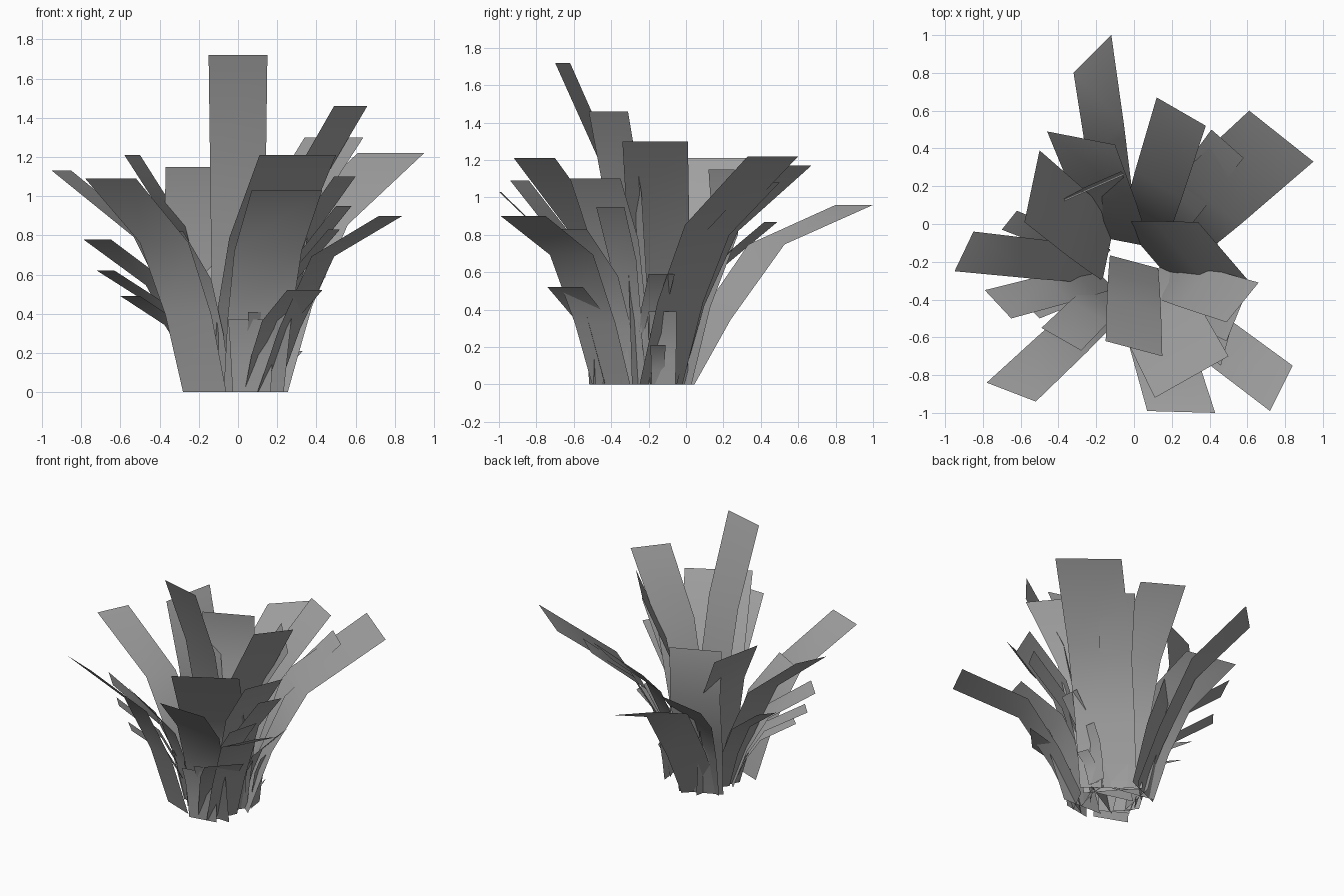
import bpy
import bmesh
from mathutils import Vector

old_cube = bpy.data.objects.get("Cube")
if old_cube:
    bpy.data.objects.remove(old_cube, do_unlink=True)


def make_material(name, value):
    material = bpy.data.materials.new(name)
    material.use_nodes = True
    colour = (value, value, value, 1)
    material.diffuse_color = colour
    material.node_tree.nodes["Principled BSDF"].inputs["Base Color"].default_value = colour
    return material


leaf_grey = make_material("leaf_grey", 0.35)
CLUMP_CENTRE = Vector((-0.01, -0.24, 0))
ROOT_RADIUS = 0.16
ROOT_WIDTH = 0.85
LOW_BEND_RISE = 0.36
LOW_BEND_REACH = 0.4


def make_leaf(name, left, right, height, root=None, bend=(0.7, 0.43)):
    """Bent ribbon from the root of the clump to a level tip edge.

    bend gives the upper bend's height and outward reach as shares of the whole.
    """
    lift = Vector((0, 0, height))
    tip_left, tip_right = Vector((*left, 0)), Vector((*right, 0))
    tip = (tip_left + tip_right) / 2
    half = (tip_right - tip_left) / 2
    if root is None:
        base = CLUMP_CENTRE + (tip - CLUMP_CENTRE).normalized() * ROOT_RADIUS
    else:
        base = Vector((*root, 0))

    bm = bmesh.new()
    previous = None
    low_bend = (LOW_BEND_RISE, bend[1] * LOW_BEND_REACH)
    for rise, reach in ((0, 0), low_bend, bend, (1, 1)):
        middle = base.lerp(tip, 0) + (tip - base) * reach + lift * rise
        side = half * (ROOT_WIDTH + (1 - ROOT_WIDTH) * rise)
        row = [bm.verts.new(middle - side), bm.verts.new(middle + side)]
        if previous:
            bm.faces.new((previous[0], previous[1], row[1], row[0]))
        previous = row
    for face in bm.faces:
        face.smooth = True
    mesh = bpy.data.meshes.new(name)
    bm.to_mesh(mesh)
    bm.free()
    mesh.materials.append(leaf_grey)
    leaf = bpy.data.objects.new(name, mesh)
    bpy.context.collection.objects.link(leaf)


# Tall upright leaves
make_leaf("tallest_leaf", (-0.15, -0.62), (0.15, -0.70), 1.72, root=(0, -0.2), bend=(0.7, 0.5))
make_leaf("tall_left_leaf", (0.49, -0.52), (0.66, -0.31), 1.46, root=(0.13, -0.28))
make_leaf("wide_left_leaf", (0.64, -0.34), (0.34, 0.01), 1.30, root=(0.06, -0.14))
make_leaf("upright_back_leaf", (-0.05, 0.26), (-0.37, 0.12), 1.15, root=(-0.1, -0.03), bend=(0.7, 1.1))

# Long spreading leaves
make_leaf("back_left_leaf", (0.95, 0.33), (0.61, 0.60), 1.22)
make_leaf("front_broad_leaf", (0.11, -0.92), (0.50, -0.70), 1.21, root=(0.03, -0.29), bend=(0.65, 0.4))
make_leaf("right_broad_leaf", (-0.50, 0.39), (-0.58, 0.01), 1.21)
make_leaf("back_broad_leaf", (0.38, 0.52), (0.12, 0.67), 1.17)
make_leaf("right_long_leaf", (-0.95, -0.25), (-0.85, -0.04), 1.13)
make_leaf("front_right_leaf", (-0.78, -0.84), (-0.52, -0.94), 1.09, root=(-0.17, -0.44))
make_leaf("left_leaf", (0.49, -0.62), (0.60, -0.35), 1.10)
make_leaf("front_leaf", (0.07, -0.99), (0.43, -1), 1.03, root=(0.08, -0.43))
make_leaf("back_long_leaf", (-0.12, 1), (-0.32, 0.80), 0.96, root=(-0.08, -0.04), bend=(0.78, 0.5))
make_leaf("front_left_leaf", (0.72, -0.99), (0.84, -0.75), 0.90, root=(0.15, -0.4), bend=(0.77, 0.45))

# Middle layer
make_leaf("back_left_middle_leaf", (0.58, 0.35), (0.41, 0.50), 1.08)
make_leaf("left_middle_leaf", (0.50, -0.48), (0.58, -0.33), 0.95)
make_leaf("back_right_middle_leaf", (-0.10, 0.42), (-0.46, 0.49), 0.87)
make_leaf("front_left_middle_leaf", (0.46, -0.75), (0.52, -0.53), 0.83)
make_leaf("front_right_middle_leaf", (-0.49, -0.55), (-0.28, -0.67), 0.82)
make_leaf("right_middle_leaf", (-0.79, -0.35), (-0.65, -0.50), 0.78)
make_leaf("right_back_middle_leaf", (-0.70, -0.03), (-0.62, 0.07), 0.74)
make_leaf("right_front_middle_leaf", (-0.72, -0.36), (-0.63, -0.46), 0.62)

# Short leaves around the root
make_leaf("left_short_leaf", (0.45, -0.20), (0.44, -0.06), 0.59)
make_leaf("front_left_short_leaf", (0.25, -0.74), (0.43, -0.55), 0.52, root=(0.11, -0.42))
make_leaf("front_right_short_leaf", (-0.60, -0.40), (-0.50, -0.50), 0.49)
make_leaf("front_short_leaf", (0.05, -0.58), (0.16, -0.52), 0.41, root=(0.1, -0.46))
make_leaf("left_low_leaf", (0.32, -0.20), (0.30, -0.05), 0.39, root=(0.22, -0.12))
make_leaf("front_low_leaf", (-0.05, -0.57), (0.18, -0.53), 0.37, root=(0.07, -0.5))
make_leaf("left_tiny_leaf", (0.33, -0.19), (0.30, -0.11), 0.21, root=(0.22, -0.15))
